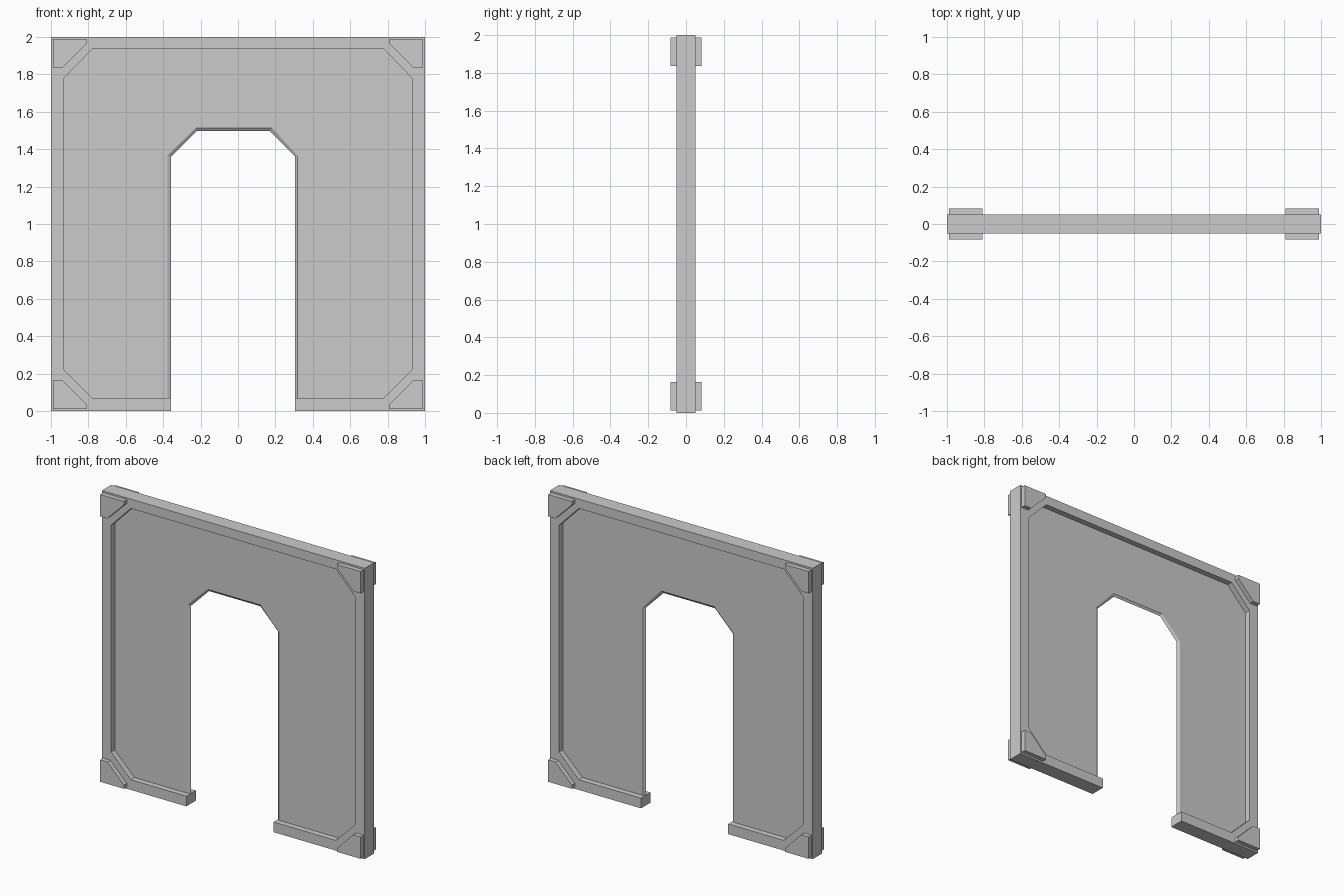
import bpy
import bmesh

cube = bpy.data.objects.get("Cube")
if cube:
    bpy.data.objects.remove(cube, do_unlink=True)

grey = bpy.data.materials.new("plain grey")
grey.use_nodes = True
grey.diffuse_color = (0.6, 0.6, 0.6, 1)
grey.node_tree.nodes["Principled BSDF"].inputs["Base Color"].default_value = grey.diffuse_color


def loft(name, layers):
    """Solid through matching x-z outlines, each placed at its own y."""
    bm = bmesh.new()
    rings = [[bm.verts.new((x, y, z)) for x, z in outline] for y, outline in layers]
    bm.faces.new(rings[0])
    bm.faces.new(rings[-1])
    for a, b in zip(rings, rings[1:]):
        for i in range(len(a)):
            j = (i + 1) % len(a)
            bm.faces.new((a[i], a[j], b[j], b[i]))
    bmesh.ops.recalc_face_normals(bm, faces=bm.faces)
    mesh = bpy.data.meshes.new(name)
    bm.to_mesh(mesh)
    bm.free()
    mesh.materials.append(grey)
    obj = bpy.data.objects.new(name, mesh)
    bpy.context.collection.objects.link(obj)
    return obj


FRAME_HALF = 0.051
PANEL_HALF = 0.011
PLATE_HALF = 0.083
LEFT, RIGHT = -0.357, 0.306      # doorway sides

# Outer frame with cut corners and a gap in the sill for the doorway
frame_inside = [(0.78, 0.07), (0.93, 0.22), (0.93, 1.78), (0.78, 1.935),
                (-0.78, 1.935), (-0.93, 1.78), (-0.93, 0.22), (-0.78, 0.07)]
frame = [(LEFT, 0), (-1, 0), (-1, 2), (1, 2), (1, 0), (RIGHT, 0), (RIGHT, 0.07)]
frame += frame_inside + [(LEFT, 0.07)]
loft("outer_frame", [(-FRAME_HALF, frame), (FRAME_HALF, frame)])

# Thin recessed wall panel, bevelled to an edge around the doorway
BASE = 0.04
wall = [(-0.96, BASE), (-0.96, 1.96), (0.96, 1.96), (0.96, BASE)]
door_face = [(0.319, BASE), (0.319, 1.364), (0.183, 1.513),
             (-0.226, 1.513), (-0.378, 1.364), (-0.378, BASE)]
door_edge = [(RIGHT, BASE), (RIGHT, 1.36), (0.17, 1.498),
             (-0.22, 1.498), (LEFT, 1.36), (LEFT, BASE)]
loft("wall_panel", [(-PANEL_HALF, wall + door_face),
                    (0, wall + door_edge),
                    (PANEL_HALF, wall + door_face)])

# Raised corner plates on both faces, mirrored to all four corners
plate = [(0.99, 0.988), (0.81, 0.988), (0.81, 0.963), (0.936, 0.837), (0.99, 0.837)]
for sx, side in ((1, "left"), (-1, "right")):
    for sz, level in ((1, "top"), (-1, "bottom")):
        for sy, face in ((-1, "front"), (1, "back")):
            outline = [(sx * x, 1 + sz * z) for x, z in plate]
            loft(f"{face}_{level}_{side}_corner_plate",
                 [(sy * (FRAME_HALF - 0.01), outline), (sy * PLATE_HALF, outline)])
